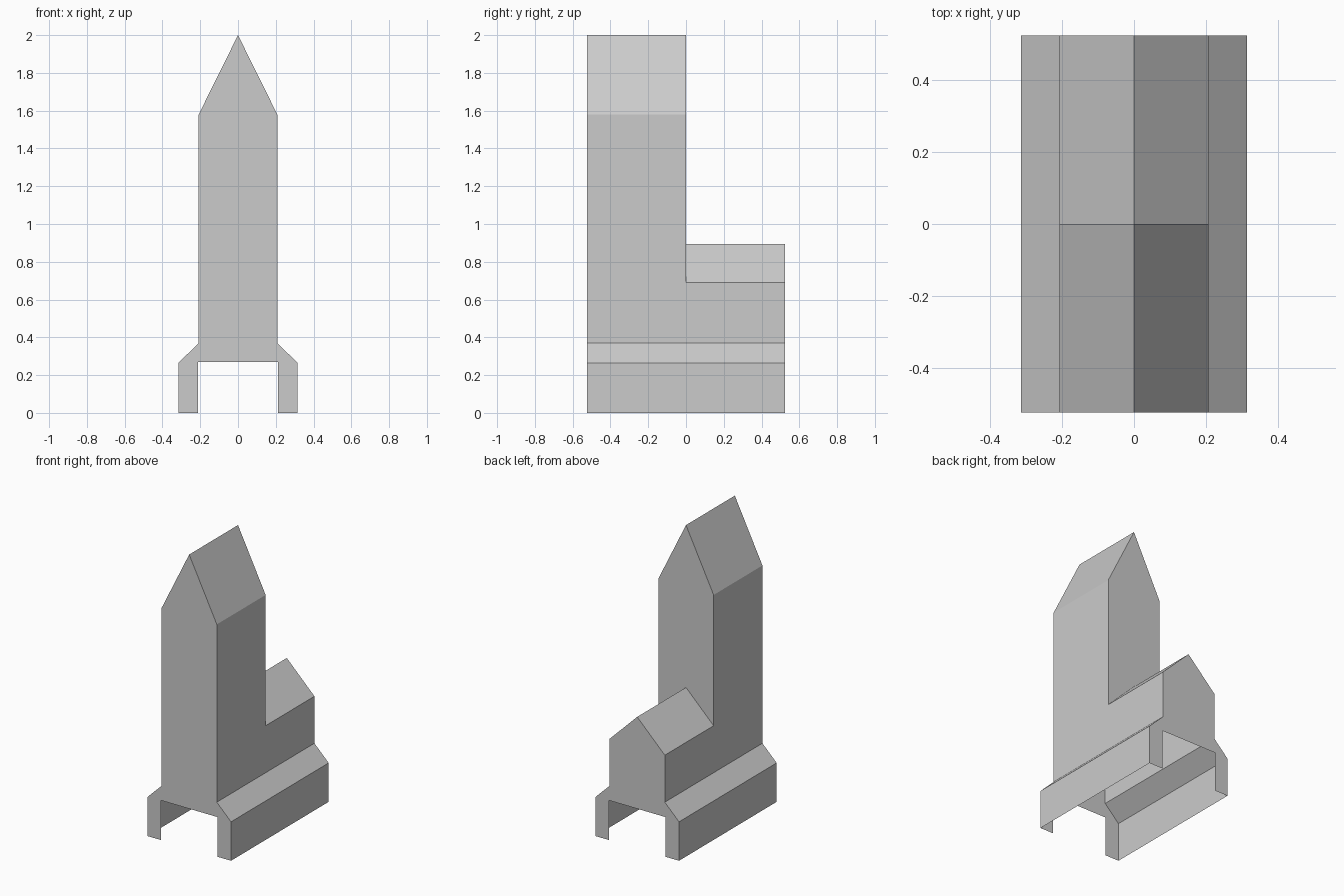
import bpy

if "Cube" in bpy.data.objects:
    bpy.data.objects.remove(bpy.data.objects["Cube"])

D = 0.525               # half depth
W, S = 0.208, 0.315     # half width of the walls and of the skirt
EAVE, RIDGE = 0.69, 0.895


def mirror(half):
    """Complete a right-hand (x, z) outline, ending on the ridge, to the left."""
    return half + [(-x, z) for x, z in reversed(half) if x > 0]


def add_object(name, faces):
    verts, polys = [], []
    for f in faces:
        polys.append(range(len(verts), len(verts) + len(f)))
        verts += f
    mesh = bpy.data.meshes.new(name)
    mesh.from_pydata(verts, [], [list(p) for p in polys])
    mesh.validate()
    mesh.update()
    ob = bpy.data.objects.new(name, mesh)
    bpy.context.collection.objects.link(ob)


def cap(outline, y, back=False):
    pts = [(x, y, z) for x, z in outline]
    return pts[::-1] if back else pts


def strips(outline, y0, y1):
    return [[(a[0], y0, a[1]), (a[0], y1, a[1]), (b[0], y1, b[1]), (b[0], y0, b[1])]
            for a, b in zip(outline, outline[1:])]


skirt = [(S, 0), (S, 0.265), (W, 0.37)]
tall = [(W, 1.58), (0, 2.0)]
low = [(W, EAVE), (0, RIDGE)]
# Opening between the feet at both ends
notch = [(-0.212, 0), (-0.212, 0.27), (0.212, 0.27), (0.212, 0)]

# Front tower: open-bottomed shell with its rear wall above the hall roof
tower = mirror(skirt + tall)
rear_wall = mirror(tall) + [(-W, EAVE), (0, RIDGE), (W, EAVE)]
add_object("tower", strips(tower, -D, 0)
           + [cap(tower + notch, -D), cap(rear_wall, 0, True)])

# Rear hall: lower open-bottomed shell with a gabled end
hall = mirror(skirt + low)
add_object("rear_hall", strips(hall, 0, D) + [cap(hall + notch, D, True)])
